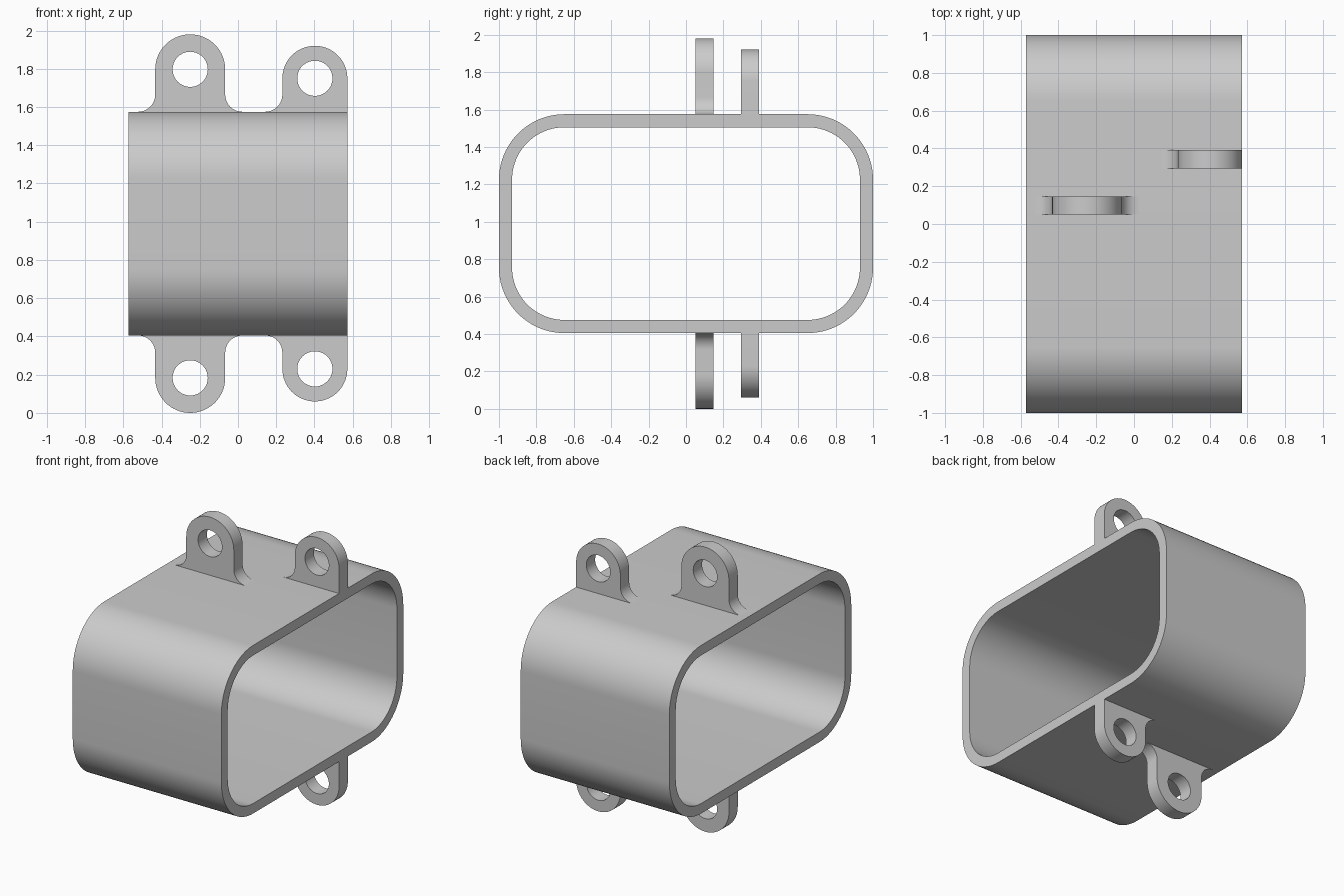
import bpy, bmesh
from math import sin, cos, pi, radians
from mathutils import Matrix

cube = bpy.data.objects.get("Cube")
if cube:
    bpy.data.objects.remove(cube)

grey = bpy.data.materials.new("plain grey")
grey.use_nodes = True
COLOUR = (0.6, 0.6, 0.6, 1)
grey.diffuse_color = COLOUR
grey.node_tree.nodes["Principled BSDF"].inputs["Base Color"].default_value = COLOUR

MID = 0.99           # height of the mirror plane between top and bottom
HALF_HEIGHT = 0.585
HALF_WIDTH = 0.572
WALL = 0.07


def arc(cx, cy, r, start, end, steps=20):
    angles = [radians(start + (end - start) * i / steps) for i in range(steps + 1)]
    return [(cx + r * cos(a), cy + r * sin(a)) for a in angles]


def rounded_rect(hx, hy, r):
    points = []
    for sx, sy, start in ((1, 1, 0), (-1, 1, 90), (-1, -1, 180), (1, -1, 270)):
        points += arc(sx * (hx - r), sy * (hy - r), r, start, start + 90)
    return points


def plate(name, loops, depth, matrix):
    """Extrude a filled outline with a hole and place it with a matrix."""
    curve = bpy.data.curves.new(name, "CURVE")
    curve.dimensions = "2D"
    curve.fill_mode = "BOTH"
    curve.extrude = depth / 2
    for loop in loops:
        spline = curve.splines.new("POLY")
        spline.points.add(len(loop) - 1)
        for point, (u, v) in zip(spline.points, loop):
            point.co = (u, v, 0, 1)
        spline.use_cyclic_u = True
    helper = bpy.data.objects.new(name + "_outline", curve)
    bpy.context.collection.objects.link(helper)
    mesh = bpy.data.meshes.new_from_object(
        helper.evaluated_get(bpy.context.evaluated_depsgraph_get()))
    bpy.data.objects.remove(helper)
    bpy.data.curves.remove(curve)

    # Weld the caps to the sides and place the part
    bm = bmesh.new()
    bm.from_mesh(mesh)
    bmesh.ops.remove_doubles(bm, verts=bm.verts, dist=0.0001)
    bm.transform(matrix)
    bmesh.ops.recalc_face_normals(bm, faces=bm.faces)
    bm.to_mesh(mesh)
    bm.free()
    mesh.name = name
    mesh.materials.clear()
    mesh.materials.append(grey)
    obj = bpy.data.objects.new(name, mesh)
    bpy.context.collection.objects.link(obj)
    bpy.ops.object.select_all(action="DESELECT")
    obj.select_set(True)
    bpy.context.view_layer.objects.active = obj
    bpy.ops.object.shade_smooth_by_angle(angle=radians(30))
    return obj


# Rectangular sleeve, open at both x ends
along_x = Matrix(((0, 0, 1, 0), (1, 0, 0, 0), (0, 1, 0, MID), (0, 0, 0, 1)))
plate("sleeve",
      [rounded_rect(1, HALF_HEIGHT, 0.35),
       rounded_rect(1 - WALL, HALF_HEIGHT - WALL, 0.35 - WALL)],
      2 * HALF_WIDTH, along_x)


def lug(name, x, y, rise, r, side, both_fillets):
    """Eyelet with filleted foot; side is 1 on top and -1 underneath."""
    f, base, sunk = 0.09, HALF_HEIGHT, HALF_HEIGHT - 0.03
    outline = [(-r, sunk)] + arc(-r - f, base + f, f, -90, 0, 10)
    outline += arc(0, base + rise, r, 180, 0, 32)
    if both_fillets:
        outline += arc(r + f, base + f, f, 180, 270, 10)
    outline.append((r, sunk))
    hole = arc(0, base + rise, 0.092, 0, 360, 40)[:-1]
    upright = Matrix(((1, 0, 0, x), (0, 0, -1, y), (0, side, 0, MID), (0, 0, 0, 1)))
    plate(name, [outline, hole], 0.097, upright)


# Two staggered lugs above, mirrored below
for where, side in (("top", 1), ("bottom", -1)):
    lug(where + "_right_lug", -0.25, 0.098, 0.222, 0.183, side, True)
    lug(where + "_left_lug", 0.402, 0.342, 0.175, 0.17, side, False)
